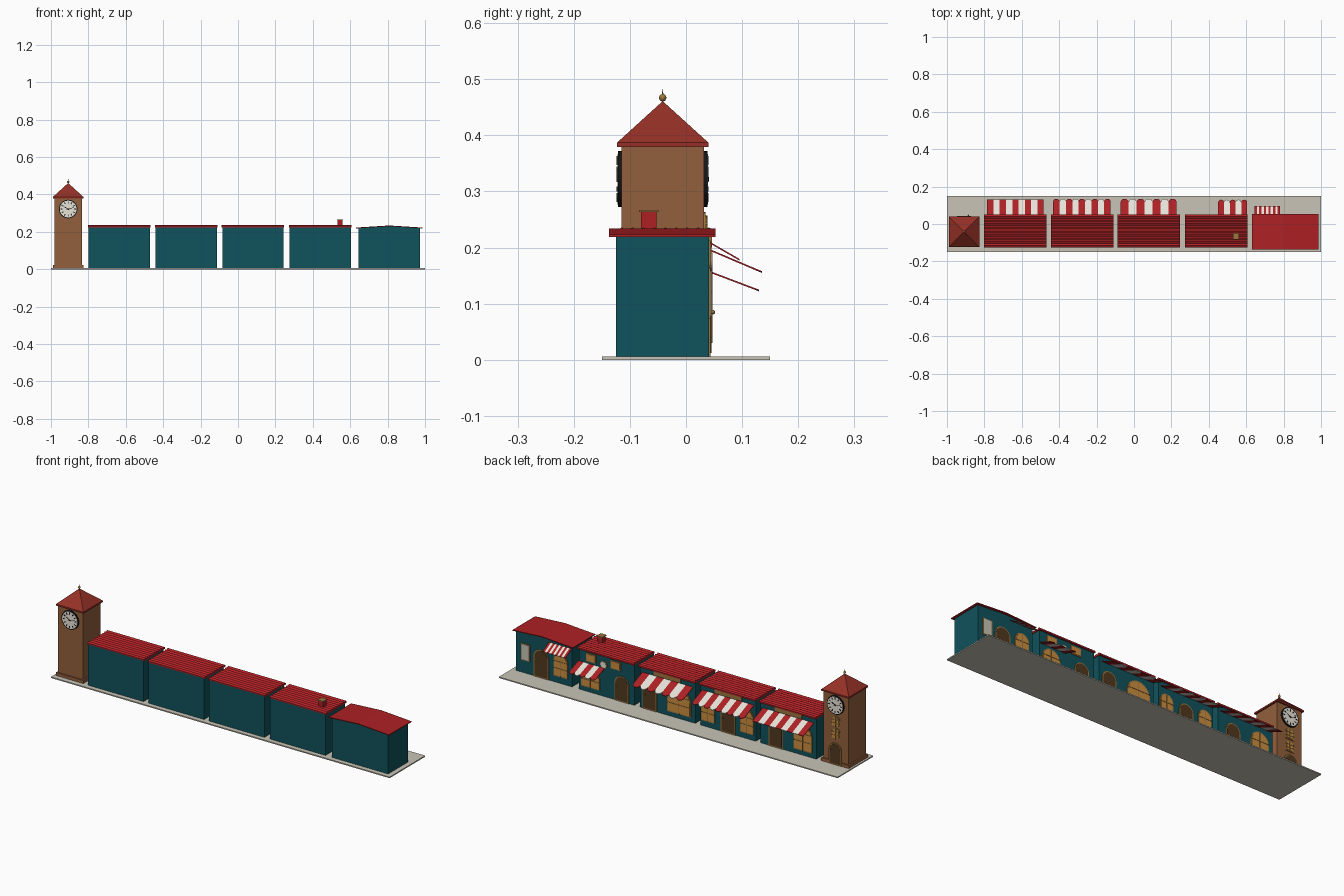
import bpy, bmesh, math
from mathutils import Matrix, Vector

cube = bpy.data.objects.get("Cube")
if cube:
    bpy.data.objects.remove(cube, do_unlink=True)


def material(name, r, g, b):
    mat = bpy.data.materials.new(name)
    mat.use_nodes = True
    mat.diffuse_color = (r, g, b, 1)
    shader = mat.node_tree.nodes["Principled BSDF"]
    shader.inputs["Base Color"].default_value = (r, g, b, 1)
    shader.inputs["Roughness"].default_value = 0.8
    return mat


TEAL = material("teal wall", 0.005, 0.085, 0.105)
BROWN = material("tower brown", 0.29, 0.115, 0.045)
BRICK = material("tower roof red", 0.3, 0.03, 0.02)
RED = material("red", 0.42, 0.015, 0.018)
STONE = material("pavement beige", 0.58, 0.55, 0.47)
CREAM = material("cream", 0.8, 0.77, 0.69)
GOLD = material("gold trim", 0.33, 0.18, 0.05)
GLASS = material("amber glass", 0.6, 0.27, 0.05)
WOOD = material("dark wood", 0.085, 0.04, 0.014)
BLACK = material("black", 0.008, 0.008, 0.008)

WALL = 0.041      # y of the shop fronts
BACK = -0.125     # y of the shop backs
PAVE = 0.006      # top of the pavement


def finish(name, bm, *mats):
    bmesh.ops.recalc_face_normals(bm, faces=bm.faces)
    mesh = bpy.data.meshes.new(name)
    bm.to_mesh(mesh)
    bm.free()
    for mat in mats:
        mesh.materials.append(mat)
    obj = bpy.data.objects.new(name, mesh)
    bpy.context.collection.objects.link(obj)
    return obj


def extrude_profile(bm, points, offset, index=0):
    face = bm.faces.new([bm.verts.new(p) for p in points])
    result = bmesh.ops.extrude_face_region(bm, geom=[face], use_keep_orig=True)
    moved = [g for g in result["geom"] if isinstance(g, bmesh.types.BMVert)]
    bmesh.ops.translate(bm, verts=moved, vec=offset)
    for f in bm.faces:
        if any(v in moved for v in f.verts) or f is face:
            f.material_index = index


def prism_y(name, profile, y0, y1, mat):
    bm = bmesh.new()
    extrude_profile(bm, [(x, y0, z) for x, z in profile], (0, y1 - y0, 0))
    return finish(name, bm, mat)


def prism_x(name, profile, x0, x1, mat):
    bm = bmesh.new()
    extrude_profile(bm, [(x0, y, z) for y, z in profile], (x1 - x0, 0, 0))
    return finish(name, bm, mat)


def box(name, x0, x1, y0, y1, z0, z1, mat):
    return prism_y(name, [(x0, z0), (x1, z0), (x1, z1), (x0, z1)], y0, y1, mat)


def arch(x, z0, w, h):
    """Upright outline with a half-round top."""
    r = w / 2
    top = [(x + r * math.cos(math.pi * i / 12), z0 + h - r + r * math.sin(math.pi * i / 12))
           for i in range(13)]
    return [(x - r, z0), (x + r, z0)] + top


def arched_opening(name, x, z0, w, h, wall=WALL, pane=GLASS, bars=True):
    trim = 0.006
    prism_y(name + "_frame", arch(x, z0, w, h), wall - 0.002, wall + 0.003, GOLD)
    prism_y(name + "_pane", arch(x, z0 + trim, w - 2 * trim, h - 2 * trim), wall, wall + 0.0045, pane)
    if bars:
        t = 0.002
        box(name + "_upright", x - t, x + t, wall, wall + 0.006, z0, z0 + h - trim, GOLD)
        for k in (0.35, 0.65):
            z = z0 + h * k
            box(name + "_crossbar", x - w / 2 + t, x + w / 2 - t, wall, wall + 0.006, z - t, z + t, GOLD)


def door(name, x, w, h, wall=WALL):
    arched_opening(name, x, PAVE, w, h, wall, WOOD, False)
    bm = bmesh.new()
    bmesh.ops.create_uvsphere(bm, u_segments=10, v_segments=6, radius=0.004,
                              matrix=Matrix.Translation((x + w * 0.3, wall + 0.007, 0.085)))
    finish(name + "_knob", bm, GOLD)


def square_window(name, x, z, w, h, pane):
    t = 0.005
    box(name + "_frame", x - w / 2, x + w / 2, WALL - 0.002, WALL + 0.003, z - h / 2, z + h / 2, GOLD)
    box(name + "_pane", x - w / 2 + t, x + w / 2 - t, WALL, WALL + 0.0045,
        z - h / 2 + t, z + h / 2 - t, pane)


def awning(name, x0, x1, top, y1, bottom, stripes, scalloped):
    """Sloping striped sheet, with optional rounded ends to the stripes."""
    bm = bmesh.new()
    start, end = Vector((0, WALL + 0.002, top)), Vector((0, y1, bottom))
    slope = end - start
    w = (x1 - x0) / stripes
    r = w / 2 if scalloped else 0
    for i in range(stripes):
        left, mid = x0 + i * w, x0 + (i + 0.5) * w
        outline = [(left, 0), (left + w, 0)]
        if scalloped:
            outline += [(mid + r * math.cos(math.pi * k / 8),
                         slope.length - r + r * math.sin(math.pi * k / 8)) for k in range(9)]
        else:
            outline += [(left + w, slope.length), (left, slope.length)]
        points = [start + slope.normalized() * d + Vector((x, 0, 0)) for x, d in outline]
        extrude_profile(bm, points, (0, 0, -0.003), i % 2)
    finish(name, bm, RED, CREAM)


def disc(name, x, y0, y1, z, radius, mat):
    ring = [(x + radius * math.cos(math.tau * i / 32), z + radius * math.sin(math.tau * i / 32))
            for i in range(32)]
    return prism_y(name, ring, y0, y1, mat)


def clock(name, x, z, wall, side):
    """Dial on the wall; side is the sign of the outward y direction."""
    def at(d):
        return wall + side * d
    disc(name + "_rim", x, at(-0.002), at(0.006), z, 0.05, BLACK)
    disc(name + "_face", x, at(0), at(0.0075), z, 0.045, CREAM)

    def bar(part, angle, r0, r1, half):
        u = Vector((-side * math.sin(angle), math.cos(angle)))
        v = Vector((u.y, -u.x)) * half
        c = Vector((x, z))
        pts = [c + u * r0 + v, c + u * r1 + v, c + u * r1 - v, c + u * r0 - v]
        prism_y(name + part, pts, at(0.005), at(0.0085), BLACK)
    for h in range(12):
        bar("_hour_mark", math.tau * h / 12, 0.03, 0.041, 0.0022)
    bar("_hour_hand", math.radians(300), -0.006, 0.023, 0.002)
    bar("_minute_hand", math.radians(75), -0.008, 0.033, 0.0015)
    disc(name + "_hub", x, at(0.005), at(0.009), z, 0.004, BLACK)


def cone(name, sides, r0, r1, z0, z1, x, y, turn, mat):
    bm = bmesh.new()
    place = Matrix.Translation((x, y, (z0 + z1) / 2)) @ Matrix.Rotation(turn, 4, "Z")
    bmesh.ops.create_cone(bm, cap_ends=True, segments=sides, radius1=r0, radius2=r1,
                          depth=z1 - z0, matrix=place)
    return finish(name, bm, mat)


# Pavement
box("pavement", -1, 1, -0.15, 0.15, 0, PAVE, STONE)

# Clock tower
TX, TY, HALF = -0.908, -0.0415, 0.0735
FRONT = TY + HALF


def tower_block(name, half, z0, z1, mat):
    box(name, TX - half, TX + half, TY - half, TY + half, z0, z1, mat)


tower_block("tower_body", HALF, PAVE, 0.38, BROWN)
tower_block("tower_plinth", HALF + 0.008, PAVE, 0.022, BROWN)
tower_block("tower_eave", HALF + 0.008, 0.379, 0.387, BRICK)
cone("tower_roof", 4, (HALF + 0.008) * math.sqrt(2), 0, 0.387, 0.461, TX, TY, math.pi / 4, BRICK)
cone("finial_spike", 8, 0.002, 0.0006, 0.455, 0.483, TX, TY, 0, GOLD)
ball = bmesh.new()
bmesh.ops.create_uvsphere(ball, u_segments=16, v_segments=10, radius=0.0065,
                          matrix=Matrix.Translation((TX, TY, 0.467)))
for f in ball.faces:
    f.smooth = True
finish("finial_ball", ball, GOLD)
clock("back_clock", TX, 0.322, FRONT, 1)
clock("front_clock", TX, 0.322, TY - HALF, -1)
door("tower_door", TX, 0.075, 0.115, FRONT + 0.007)
for z in (0.14, 0.205):
    arched_opening("tower_window", TX, z, 0.05, 0.058, FRONT)

# Four shops with ribbed roofs
ribs = 9
step = (0.05 - BACK) / ribs
ribbed = [(BACK, 0.222)]
for i in range(ribs):
    ribbed += [(BACK + i * step, 0.23), (BACK + (i + 0.55) * step, 0.236)]
ribbed += [(0.05, 0.23), (0.05, 0.222)]
for x0 in (-0.8, -0.443, -0.086, 0.274):
    box("shop_body", x0 + 0.002, x0 + 0.33, BACK, WALL, PAVE, 0.224, TEAL)
    prism_x("ribbed_roof", ribbed, x0 - 0.001, x0 + 0.333, RED)
for x in (-0.635, -0.28, 0.08):
    box("shop_sign_board", x - 0.08, x + 0.08, WALL, WALL + 0.005, 0.2, 0.22, GOLD)

# First shop
door("first_shop_door", -0.56, 0.085, 0.15)
arched_opening("first_shop_window", -0.72, 0.03, 0.11, 0.14)
awning("first_shop_awning", -0.785, -0.483, 0.197, 0.13, 0.16, 9, False)

# Second shop
door("second_shop_door", -0.278, 0.085, 0.15)
for x in (-0.16, -0.39):
    arched_opening("second_shop_window", x, 0.035, 0.08, 0.13)
awning("second_shop_awning", -0.432, -0.125, 0.197, 0.135, 0.158, 9, True)

# Third shop
door("third_shop_door", 0.185, 0.085, 0.15)
arched_opening("third_shop_window", 0.01, 0.03, 0.14, 0.14)
awning("third_shop_awning", -0.072, 0.228, 0.197, 0.135, 0.158, 7, True)

# Fourth shop, with upper windows, round plaque and chimney
door("fourth_shop_door", 0.35, 0.085, 0.135)
arched_opening("fourth_shop_window", 0.535, 0.03, 0.11, 0.115)
for x in (0.385, 0.53):
    square_window("upper_window", x, 0.19, 0.06, 0.045, GLASS)
disc("plaque_rim", 0.456, WALL - 0.001, WALL + 0.004, 0.175, 0.02, GOLD)
disc("plaque_face", 0.456, WALL, WALL + 0.006, 0.175, 0.016, CREAM)
awning("fourth_shop_awning", 0.45, 0.605, 0.158, 0.13, 0.125, 5, True)
box("chimney", 0.531, 0.559, -0.08, -0.053, 0.225, 0.264, RED)
box("chimney_cap", 0.528, 0.562, -0.084, -0.049, 0.263, 0.267, GOLD)

# Fifth shop, with a shallow gabled roof
prism_y("end_shop_body", [(0.644, PAVE), (0.974, PAVE), (0.974, 0.22), (0.809, 0.23), (0.644, 0.22)],
        BACK, WALL, TEAL)
prism_y("end_shop_roof", [(0.631, 0.2185), (0.809, 0.2295), (0.987, 0.2185),
                          (0.987, 0.223), (0.809, 0.234), (0.631, 0.223)], -0.137, 0.053, RED)
square_window("end_shop_side_window", 0.917, 0.118, 0.055, 0.09, STONE)
door("end_shop_door", 0.825, 0.09, 0.15)
arched_opening("end_shop_window", 0.71, 0.04, 0.085, 0.125)
awning("end_shop_awning", 0.645, 0.78, 0.21, 0.095, 0.18, 11, False)
